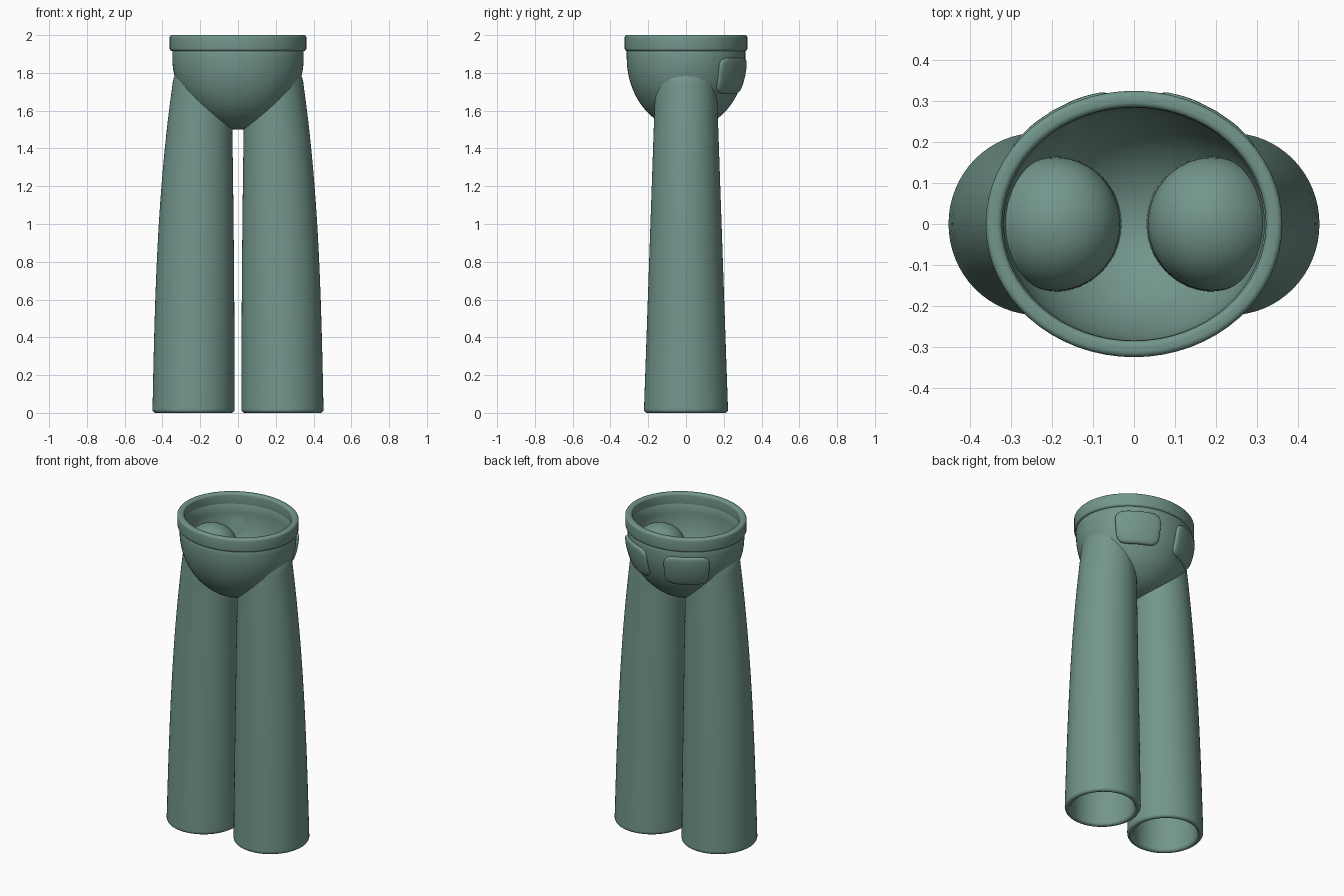
import bpy, bmesh
from math import sin, cos, pi, radians, sqrt

cube = bpy.data.objects.get("Cube")
if cube:
    bpy.data.objects.remove(cube)

cloth = bpy.data.materials.new("grey_green_cloth")
cloth.use_nodes = True
colour = (0.17, 0.305, 0.262, 1)
cloth.diffuse_color = colour
bsdf = cloth.node_tree.nodes["Principled BSDF"]
bsdf.inputs["Base Color"].default_value = colour
bsdf.inputs["Roughness"].default_value = 0.8

SEGS = 64
BOWL_Z, BOWL_DEPTH, BOWL_X, BOWL_Y = 1.88, 0.38, 0.348, 0.314


def loft(name, loops, cap_start=False, cap_end=False, closed=False, angle=40):
    """Skin a series of equal-length point loops into one smooth object."""
    bm = bmesh.new()
    rings = [[bm.verts.new(p) for p in loop] for loop in loops]
    pairs = list(zip(rings, rings[1:]))
    if closed:
        pairs.append((rings[-1], rings[0]))
    for a, b in pairs:
        n = len(a)
        for i in range(n):
            j = (i + 1) % n
            bm.faces.new((a[i], a[j], b[j], b[i]))
    if cap_start:
        bm.faces.new(rings[0])
    if cap_end:
        bm.faces.new(rings[-1])
    bmesh.ops.recalc_face_normals(bm, faces=bm.faces)
    mesh = bpy.data.meshes.new(name)
    bm.to_mesh(mesh)
    bm.free()
    obj = bpy.data.objects.new(name, mesh)
    bpy.context.collection.objects.link(obj)
    mesh.materials.append(cloth)
    bpy.ops.object.select_all(action="DESELECT")
    obj.select_set(True)
    bpy.context.view_layer.objects.active = obj
    bpy.ops.object.shade_smooth_by_angle(angle=radians(angle))
    return obj


def ring(z, cx, rx, ry):
    return [(cx + rx * cos(2 * pi * i / SEGS), ry * sin(2 * pi * i / SEGS), z)
            for i in range(SEGS)]


# Seat: hollow half-ellipsoid with a rounded lip
def bowl_rings(inset):
    return [ring(BOWL_Z - (BOWL_DEPTH - inset) * sin(a), 0,
                 (BOWL_X - inset) * cos(a), (BOWL_Y - inset) * cos(a))
            for a in (radians(88 - 88 * k / 20) for k in range(21))]


lip = [ring(1.93, 0, BOWL_X, BOWL_Y), ring(1.945, 0, 0.338, 0.304),
       ring(1.945, 0, 0.328, 0.294), ring(1.93, 0, 0.318, 0.284)]
loft("seat", bowl_rings(0) + lip + bowl_rings(0.03)[::-1], True, True)

# Waistband: rounded rectangular section swept round the waist
band = []
HALF_W, HALF_H, BEVEL = 0.02, 0.0425, 0.014
for corner, (sx, sz) in enumerate(((1, 1), (-1, 1), (-1, -1), (1, -1))):
    for k in range(5):
        a = corner * pi / 2 + k * pi / 8
        dx = sx * (HALF_W - BEVEL) + BEVEL * cos(a)
        dz = sz * (HALF_H - BEVEL) + BEVEL * sin(a)
        band.append(ring(1.9575 + dz, 0, 0.342 + dx, 0.305 + dx))
loft("waistband", band, closed=True)


# Legs: tapered hollow tubes with domed tops and rounded hems
def leg_shape(z):
    t = z / 1.73
    inner = 0.018 + 0.016 * t * t
    outer = 0.453 - 0.035 * t - 0.070 * t ** 3
    return (inner + outer) / 2, (outer - inner) / 2, 0.223 - 0.060 * t


def leg_ring(side, z, inset):
    cx, rx, ry = leg_shape(z)
    return ring(z, side * cx, rx - inset, ry - inset)


def leg_dome(side, inset):
    cx, rx, ry = leg_shape(1.73)
    return [ring(1.73 + (0.16 - inset) * sin(a), side * (cx - 0.008 * sin(a)),
                 (rx - inset) * cos(a), (ry - inset) * cos(a))
            for a in (radians(88 * k / 12) for k in range(1, 13))]


for side, word in ((1, "left"), (-1, "right")):
    heights = [0.025 + 1.705 * k / 20 for k in range(21)]
    inside = [leg_ring(side, z, 0.035) for z in heights]
    outside = [leg_ring(side, z, 0) for z in heights]
    hem = [leg_ring(side, 0.0175 * (1 - sin(pi * k / 8)), 0.0175 * (1 - cos(pi * k / 8)))
           for k in range(9)]
    loft(word + "_leg",
         leg_dome(side, 0.035)[::-1] + inside[::-1] + hem[::-1] + outside + leg_dome(side, 0),
         True, True)


# Back pockets: rounded patches raised from the seat
def seat_point(angle, z, lift):
    scale = sqrt(max(0, 1 - (min(0, z - BOWL_Z) / BOWL_DEPTH) ** 2))
    return ((BOWL_X * scale + lift) * cos(angle), (BOWL_Y * scale + lift) * sin(angle), z)


def signed_root(v, power):
    return (1 if v >= 0 else -1) * abs(v) ** power


def pocket_loop(side, size, lift):
    loop = []
    for i in range(48):
        a = 2 * pi * i / 48
        u = signed_root(cos(a), 0.4) * size
        v = signed_root(sin(a), 0.4) * size
        x, y, z = seat_point(radians(57 + 23 * u), 1.785 + 0.095 * v, lift)
        loop.append((side * x, y, z))
    return loop


for side, word in ((1, "left"), (-1, "right")):
    layers = [(1, -0.01), (1, 0.008), (0.98, 0.013), (0.94, 0.016),
              (0.8, 0.017), (0.6, 0.017), (0.4, 0.017), (0.2, 0.017), (0.03, 0.017)]
    loft(word + "_back_pocket", [pocket_loop(side, s, h) for s, h in layers], True, True, angle=50)
